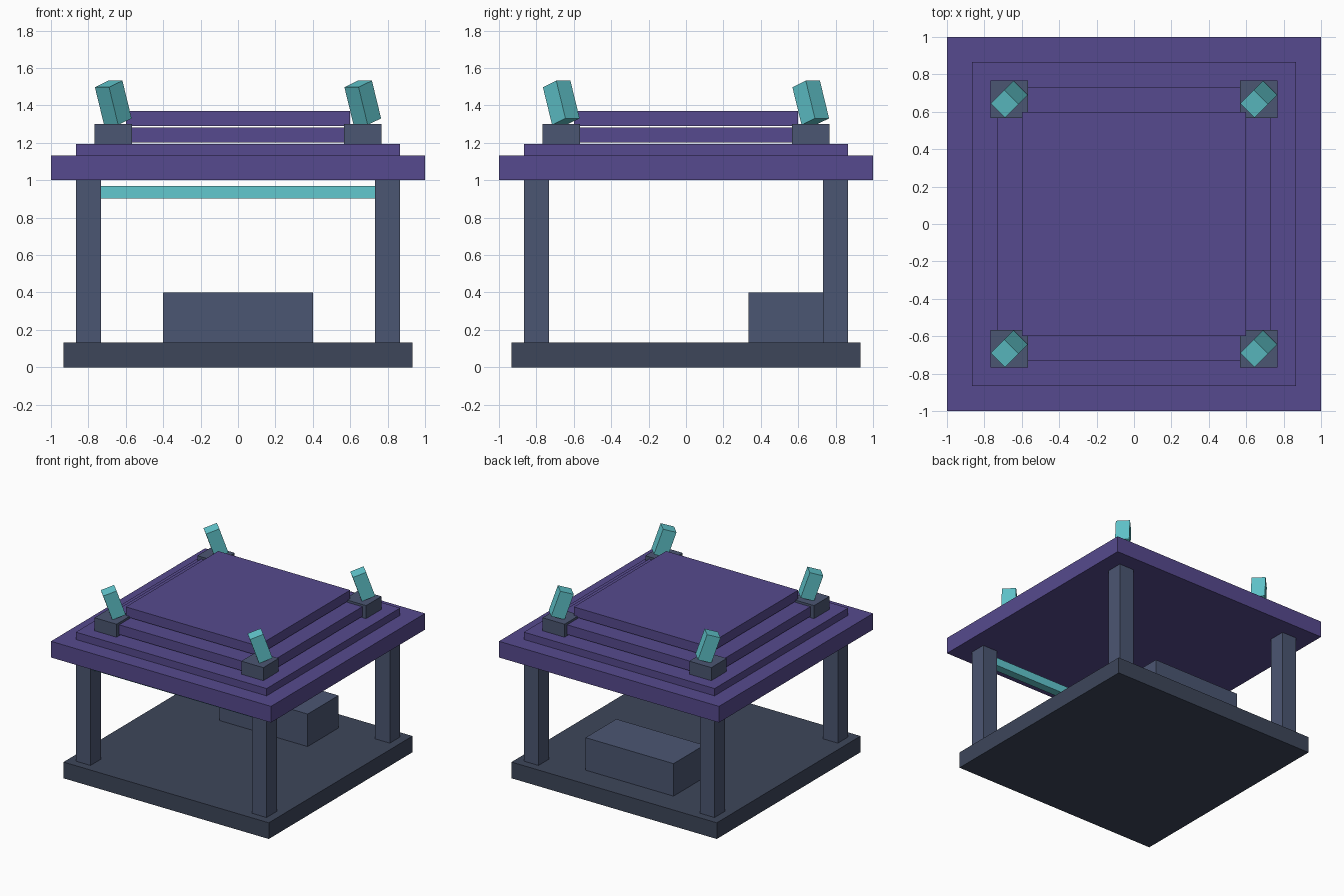
import bpy
from math import radians

if "Cube" in bpy.data.objects:
    bpy.data.objects.remove(bpy.data.objects["Cube"])


def material(name, hex_code):
    m = bpy.data.materials.new(name)
    srgb = [int(hex_code[i:i + 2], 16) / 255 for i in (0, 2, 4)]
    m.diffuse_color = [((c + 0.055) / 1.055) ** 2.4 for c in srgb] + [1]
    m.use_nodes = True
    m.node_tree.nodes["Principled BSDF"].inputs["Base Color"].default_value = m.diffuse_color
    return m


DARK = material("dark slate", "3d465a")
SLATE = material("slate", "4b5672")
PURPLE = material("purple", "564a8e")
TEAL = material("teal", "62c8cf")


def box(name, centre, size, mat, rot=(0, 0, 0)):
    bpy.ops.mesh.primitive_cube_add(size=1, location=centre, rotation=rot)
    o = bpy.context.object
    o.name = name
    o.scale = size
    o.data.materials.append(mat)
    return o


def slab(name, half, z0, z1, mat):
    box(name, (0, 0, (z0 + z1) / 2), (2 * half, 2 * half, z1 - z0), mat)


# floor and stepped roof (upper tiers are separated by thin gaps)
slab("base", 0.933, 0, 0.133, DARK)
slab("roof_slab", 1.0, 1.0, 1.133, PURPLE)
slab("roof_tier_1", 0.867, 1.133, 1.193, PURPLE)
slab("roof_tier_2", 0.733, 1.203, 1.282, PURPLE)
slab("roof_tier_3", 0.6, 1.291, 1.37, PURPLE)

# posts, corner blocks and crystals, all crystals leaning the same way
for sx, side in ((-1, "left"), (1, "right")):
    for sy, end in ((-1, "front"), (1, "back")):
        tag = f"{end}_{side}"
        box(f"post_{tag}", (sx * 0.8, sy * 0.8, 0.5665), (0.133, 0.133, 0.867), SLATE)
        x, y = sx * 0.667, sy * 0.667
        box(f"corner_block_{tag}", (x, y, 1.2465), (0.2, 0.2, 0.107), SLATE)
        box(f"crystal_{tag}", (x, y, 1.414), (0.107, 0.107, 0.213), TEAL,
            (radians(19), 0, radians(-45)))

# light bar between the front posts
box("front_light_bar", (0, -0.8, 0.935), (1.467, 0.067, 0.066), TEAL)

# counter at the back
box("counter", (0, 0.533, 0.2665), (0.8, 0.4, 0.267), SLATE)
